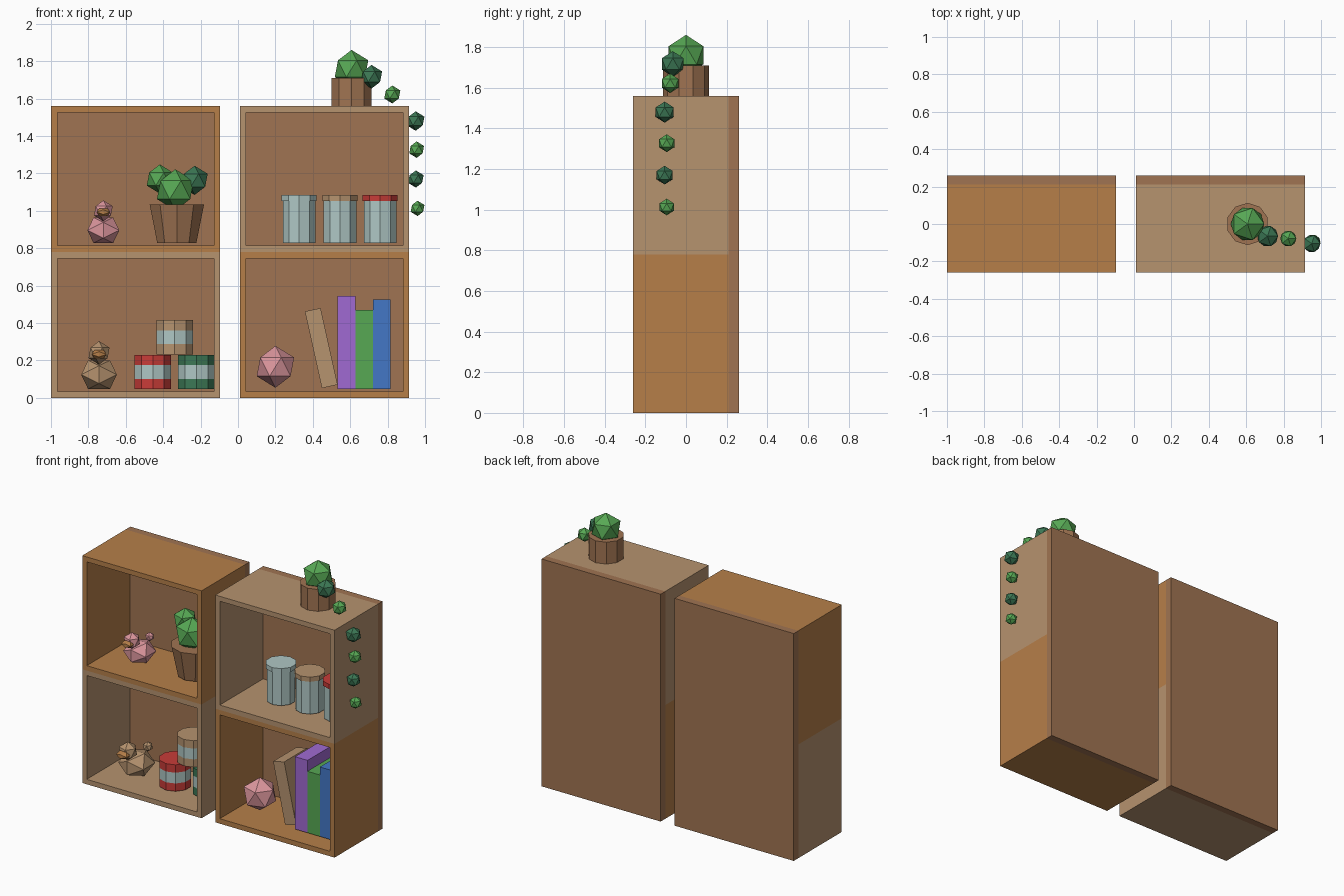
import bpy, bmesh, math
from mathutils import Matrix, Vector

if "Cube" in bpy.data.objects:
    bpy.data.objects.remove(bpy.data.objects["Cube"])


def material(name, r, g, b):
    m = bpy.data.materials.new(name)
    lin = [(c / 255 / 12.92 if c < 11 else ((c / 255 + 0.055) / 1.055) ** 2.4) for c in (r, g, b)]
    m.diffuse_color = (*lin, 1)
    m.use_nodes = True
    m.node_tree.nodes["Principled BSDF"].inputs["Base Color"].default_value = m.diffuse_color
    return m


ORANGE = material("orange wood", 182, 127, 73)
TAN = material("tan wood", 182, 147, 111)
BROWN = material("dark brown", 160, 116, 82)
POT = BROWN
GREEN = material("leaf green", 87, 168, 84)
DARK = material("deep green", 60, 120, 85)
PINK = material("pink", 220, 150, 157)
GLASS = material("pale blue", 175, 199, 196)
RED = material("red", 200, 60, 56)
PURPLE = material("purple", 160, 106, 210)
BLUE = material("blue", 68, 119, 198)


def finish(name, bm, mats, loc=(0, 0, 0)):
    bmesh.ops.recalc_face_normals(bm, faces=bm.faces)
    me = bpy.data.meshes.new(name)
    bm.to_mesh(me)
    bm.free()
    for m in mats:
        me.materials.append(m)
    ob = bpy.data.objects.new(name, me)
    ob.location = loc
    bpy.context.collection.objects.link(ob)
    return ob


def box(name, lo, hi, mat, lean=0):
    lo, hi = Vector(lo), Vector(hi)
    bm = bmesh.new()
    bmesh.ops.create_cube(bm, size=1, matrix=Matrix.Diagonal((*(hi - lo), 1)))
    ob = finish(name, bm, [mat], (lo + hi) / 2)
    ob.rotation_euler.y = lean
    return ob


def gem(name, loc, radii, mat, flat_top=False):
    """Icosahedron, point up or edge up."""
    if not isinstance(radii, tuple):
        radii = (radii,) * 3
    bm = bmesh.new()
    bmesh.ops.create_icosphere(bm, subdivisions=1, radius=1)
    if flat_top:
        turn = Matrix.Rotation(-math.atan(2 / (1 + 5 ** 0.5)), 4, 'Y')
        bmesh.ops.transform(bm, matrix=turn, verts=bm.verts)
    bmesh.ops.scale(bm, vec=radii, verts=bm.verts)
    return finish(name, bm, [mat], loc)


def turned(name, loc, profile, mats, sides=10):
    """Faceted round part; one material per profile segment, last one caps the top."""
    bm = bmesh.new()
    rings = [[bm.verts.new((r * math.sin(2 * math.pi * i / sides),
                            r * math.cos(2 * math.pi * i / sides), z))
              for i in range(sides)] for r, z in profile]
    for s, (a, b) in enumerate(zip(rings, rings[1:])):
        for i in range(sides):
            j = (i + 1) % sides
            bm.faces.new((a[i], a[j], b[j], b[i])).material_index = s
    bm.faces.new(rings[0]).material_index = 0
    bm.faces.new(rings[-1]).material_index = len(mats) - 1
    return finish(name, bm, mats, loc)


# cabinet cubes: hollow open-front frames
W, H, T, FRONT, BACK = 0.905, 0.78, 0.048, -0.26, 0.21


def cabinet(name, x, z, mat):
    bm = bmesh.new()
    size = Matrix.Diagonal((W, BACK - FRONT, H, 1))
    centre = Matrix.Translation((x + W / 2, (FRONT + BACK) / 2, z + H / 2))
    bmesh.ops.create_cube(bm, size=1, matrix=centre @ size)
    bm.normal_update()
    front = next(f for f in bm.faces if f.normal.y < -0.9)
    rear = next(f for f in bm.faces if f.normal.y > 0.9)
    bmesh.ops.inset_region(bm, faces=[front], thickness=T)
    inner = bmesh.ops.extrude_discrete_faces(bm, faces=[front])['faces'][0]
    for v in inner.verts:
        v.co.y = BACK
    bmesh.ops.delete(bm, geom=[inner, rear], context='FACES_ONLY')
    finish(name, bm, [mat])


for side, x, low, high in (("left", -1.0, TAN, ORANGE), ("right", 0.01, ORANGE, TAN)):
    cabinet(side + "_lower_cube", x, 0, low)
    cabinet(side + "_upper_cube", x, H, high)
    box(side + "_back_panel", (x, BACK, 0), (x + W, 0.26, 2 * H), BROWN)

SHELF, FLOOR = H + T, T


# toy ducks: body, head, beak, tail
def duck(name, x, z, s, mat):
    def at(dx, y, dz):
        return (x + dx * s, -0.037 + y * s, z + dz * s)
    gem(name + "_body", at(0, 0, 0.068), (0.1 * s, 0.11 * s, 0.08 * s), mat, True)
    gem(name + "_head", at(0, -0.085, 0.172), 0.056 * s, mat)
    gem(name + "_beak", at(0, -0.132, 0.165), (0.042 * s, 0.034 * s, 0.024 * s), ORANGE, True)
    gem(name + "_tail", at(0, 0.108, 0.125), 0.03 * s, mat)


duck("pink_duck", -0.72, SHELF, 1.0, PINK)
duck("wooden_duck", -0.743, FLOOR, 1.12, TAN)

# potted plant inside the upper left cube
turned("shelf_pot", (-0.327, 0, SHELF), [(0.11, 0), (0.153, 0.207)], [POT])
gem("shelf_plant_middle", (-0.335, -0.02, 1.112), 0.11, GREEN)
gem("shelf_plant_left", (-0.418, 0.025, 1.17), 0.078, GREEN)
gem("shelf_plant_right", (-0.232, 0.02, 1.163), 0.078, DARK)

# trailing plant on top of the right column
turned("top_pot", (0.607, 0, 2 * H), [(0.113, 0), (0.113, 0.15)], [POT])
gem("top_plant", (0.607, 0, 1.76), 0.1, GREEN)
vine = [(0.714, -0.065, 1.717, 0.063), (0.825, -0.078, 1.622, 0.048),
        (0.95, -0.105, 1.48, 0.052), (0.955, -0.095, 1.327, 0.044),
        (0.951, -0.105, 1.17, 0.046), (0.96, -0.095, 1.013, 0.041)]
for i, (x, y, z, r) in enumerate(vine):
    gem(f"vine_leaf_{i + 1}", (x, y, z), r, GREEN if i % 2 else DARK)

# storage jars with lids
for name, x, lid in (("plain", 0.327, GLASS), ("tan", 0.545, TAN), ("red", 0.76, RED)):
    turned(name + "_lid_jar", (x, 0, SHELF),
           [(0.092, 0), (0.092, 0.225), (0.098, 0.225), (0.098, 0.257)], [GLASS, lid, lid])

# stacked tins with a pale band
for name, x, y, z, mat in (("red", -0.455, -0.03, FLOOR, RED), ("green", -0.222, 0, FLOOR, DARK),
                           ("tan", -0.339, 0, FLOOR + 0.185, TAN)):
    turned(name + "_tin", (x, y, z), [(0.103, 0), (0.103, 0.054), (0.103, 0.128), (0.103, 0.182)],
           [mat, GLASS, mat])

# books and ornament
for name, x, top, mat in (("purple", 0.532, 0.545, PURPLE), ("green", 0.627, 0.47, GREEN),
                          ("blue", 0.721, 0.525, BLUE)):
    box(name + "_book", (x, -0.142, FLOOR), (x + 0.095, 0.118, top), mat)
box("leaning_book", (0.402, -0.13, 0.056), (0.488, 0.12, 0.476), TAN, lean=math.radians(-12.5))
gem("pink_ornament", (0.2, -0.048, 0.166), 0.112, PINK)
